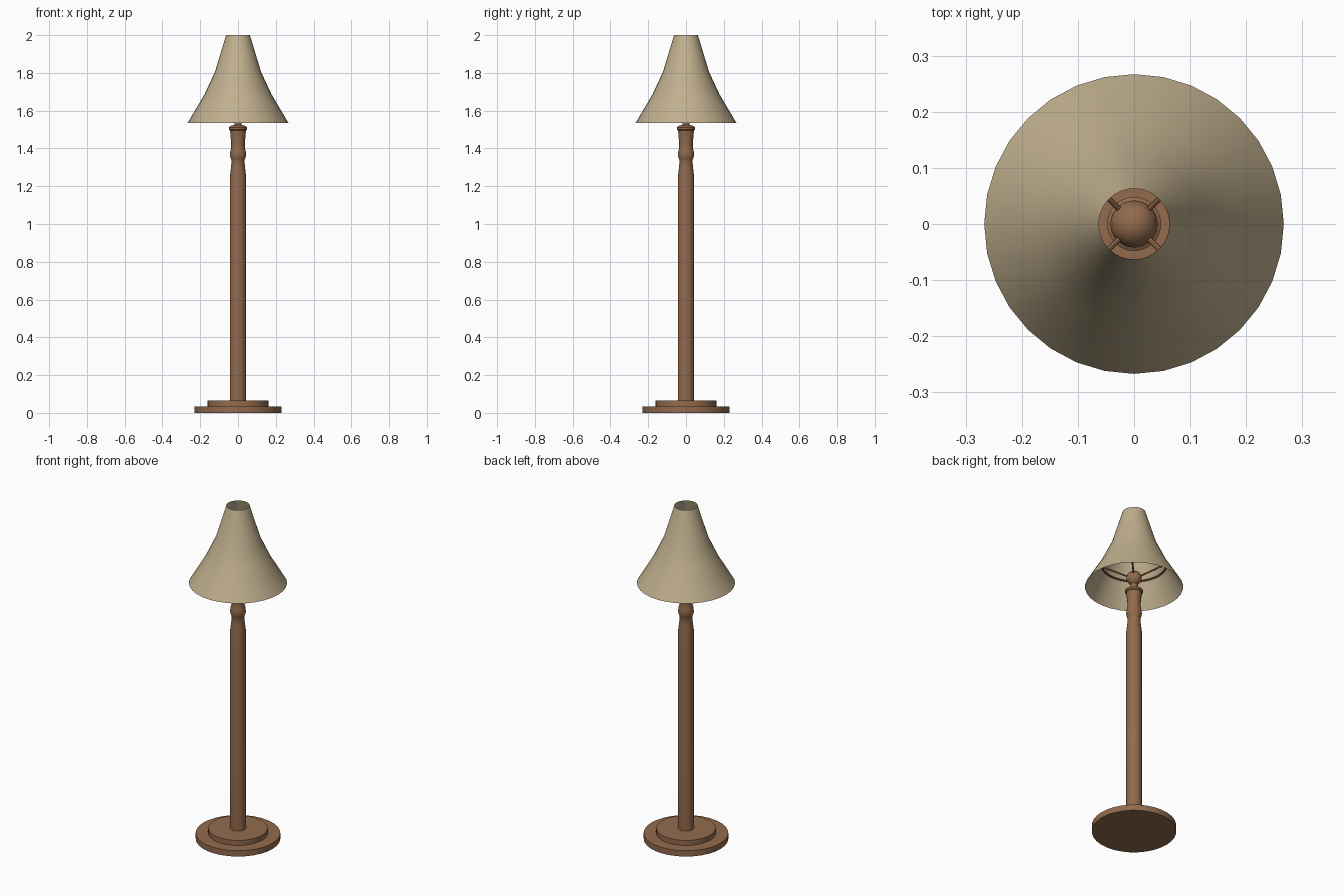
import bpy, bmesh, math
from mathutils import Vector

if "Cube" in bpy.data.objects:
    bpy.data.objects.remove(bpy.data.objects["Cube"])


def material(name, rgb):
    m = bpy.data.materials.new(name)
    m.diffuse_color = (*rgb, 1)
    m.use_nodes = True
    m.node_tree.nodes["Principled BSDF"].inputs["Base Color"].default_value = m.diffuse_color
    return m


WOOD = material("brown wood", (0.29, 0.145, 0.072))
CLOTH = material("beige cloth", (0.53, 0.43, 0.27))


def finish(obj, name, mat, angle=35):
    obj.name = name
    obj.data.materials.append(mat)
    bpy.ops.object.select_all(action='DESELECT')
    obj.select_set(True)
    bpy.context.view_layer.objects.active = obj
    bpy.ops.object.shade_smooth_by_angle(angle=math.radians(angle))
    return obj


def lathe(name, profile, mat, sides=32, angle=35):
    """Spin a (radius, height) profile, listed bottom to top, about z."""
    bm = bmesh.new()
    rings = []
    for r, z in profile:
        if r == 0:
            rings.append([bm.verts.new((0, 0, z))] * sides)
        else:
            rings.append([bm.verts.new((r * math.cos(t), r * math.sin(t), z))
                          for t in (2 * math.pi * i / sides for i in range(sides))])
    for a, b in zip(rings, rings[1:]):
        for i in range(sides):
            j = (i + 1) % sides
            quad = list(dict.fromkeys((a[i], a[j], b[j], b[i])))
            bm.faces.new(quad)
    mesh = bpy.data.meshes.new(name)
    bm.to_mesh(mesh)
    bm.free()
    obj = bpy.data.objects.new(name, mesh)
    bpy.context.collection.objects.link(obj)
    return finish(obj, name, mat, angle)


def rod(name, a, b, radius):
    a, b = Vector(a), Vector(b)
    bpy.ops.mesh.primitive_cylinder_add(vertices=8, radius=radius, depth=(b - a).length,
                                        location=(a + b) / 2)
    obj = bpy.context.object
    obj.rotation_euler = (b - a).to_track_quat('Z', 'Y').to_euler()
    return finish(obj, name, WOOD)


# Stepped round foot
lathe("base", [(0, 0), (0.23, 0), (0.23, 0.035), (0.162, 0.035),
               (0.162, 0.065), (0, 0.065)], WOOD)

# Turned post with bead and flared cap
lathe("post", [(0.043, 0.06), (0.043, 1.25), (0.037, 1.30), (0.034, 1.338), (0.039, 1.347),
               (0.043, 1.365), (0.041, 1.385), (0.036, 1.405), (0.036, 1.43), (0.039, 1.46),
               (0.042, 1.495), (0.048, 1.50), (0.048, 1.512), (0.033, 1.522),
               (0.018, 1.524), (0, 1.524)], WOOD)

# Neck and rounded knob inside the shade
lathe("knob", [(0.018, 1.52), (0.018, 1.55), (0.030, 1.56), (0.040, 1.575), (0.042, 1.59),
               (0.039, 1.605), (0.030, 1.618), (0.016, 1.627), (0, 1.63)], WOOD)

# Four spokes and the ring that hold the shade
for k in range(4):
    t = math.radians(45 + 90 * k)
    c, s = math.cos(t), math.sin(t)
    rod(f"spoke_{k + 1}", (0.032 * c, 0.032 * s, 1.60), (0.178 * c, 0.178 * s, 1.67), 0.005)
bpy.ops.mesh.primitive_torus_add(major_radius=0.175, minor_radius=0.005, major_segments=32,
                                 minor_segments=8, location=(0, 0, 1.67))
finish(bpy.context.object, "shade_ring", WOOD)

# Open flared shade, a thin shell
lathe("shade", [(0.267, 1.535), (0.178, 1.685), (0.122, 1.805), (0.063, 2.0)], CLOTH)
